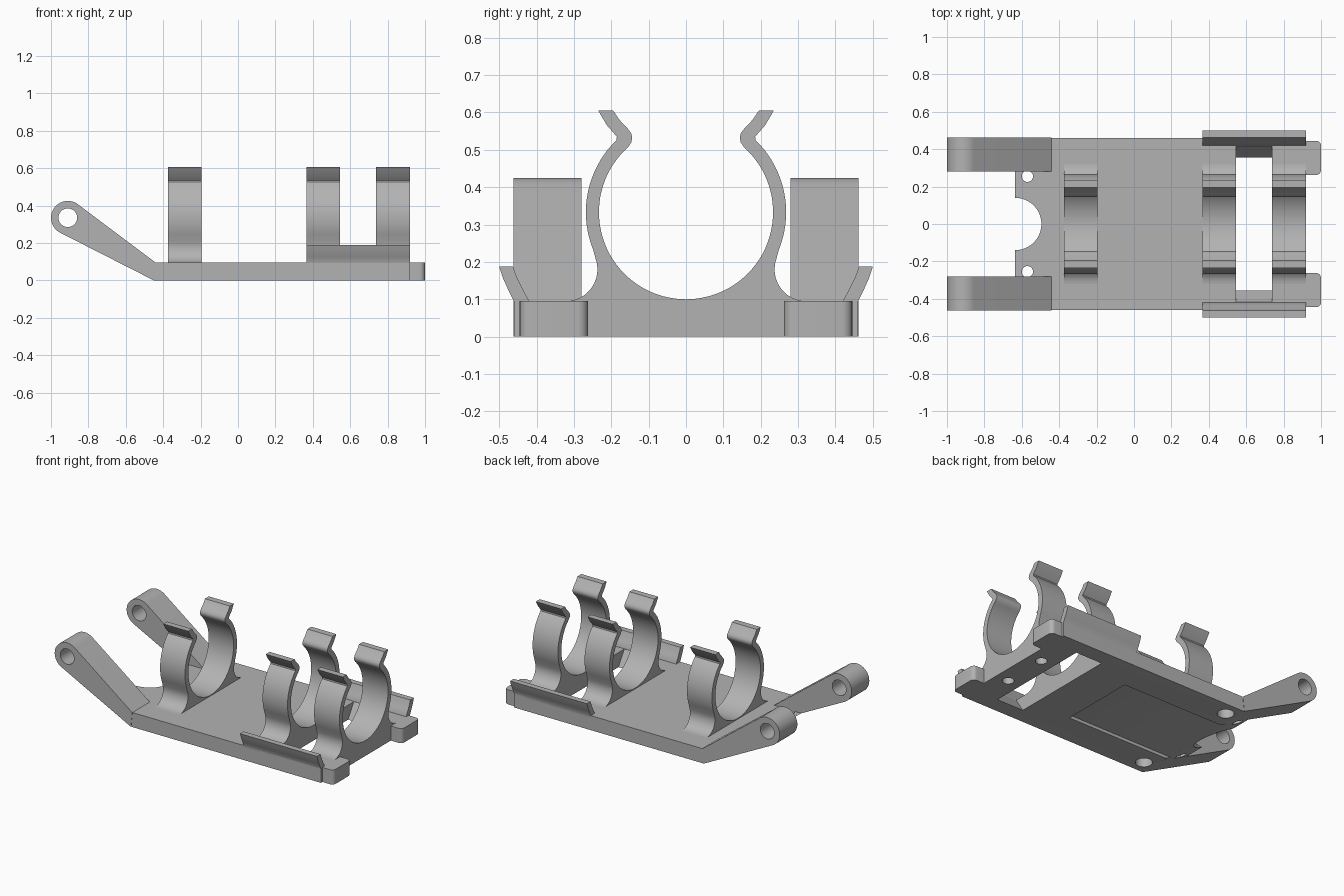
import bpy, bmesh
from math import cos, sin, radians

if "Cube" in bpy.data.objects:
    bpy.data.objects.remove(bpy.data.objects["Cube"], do_unlink=True)

grey = bpy.data.materials.new("plain_grey")
grey.use_nodes = True
grey.diffuse_color = (0.45, 0.45, 0.45, 1)
grey.node_tree.nodes["Principled BSDF"].inputs["Base Color"].default_value = (0.45, 0.45, 0.45, 1)

PLACE = {
    "x": lambda a, b, d: (d, a, b),
    "y": lambda a, b, d: (a, d, b),
    "z": lambda a, b, d: (a, b, d),
}


def arc(cx, cy, r, start, end, steps):
    angles = [radians(start + (end - start) * i / steps) for i in range(steps + 1)]
    return [(cx + r * cos(t), cy + r * sin(t)) for t in angles]


def circle(cx, cy, r, steps=32):
    return arc(cx, cy, r, 0, 360, steps)[:-1]


def rect(a0, a1, b0, b1):
    return [(a0, b0), (a1, b0), (a1, b1), (a0, b1)]


def prism(name, outline, axis, low, high):
    """Extrude a flat outline along one axis."""
    bm = bmesh.new()
    ends = [[bm.verts.new(PLACE[axis](a, b, d)) for a, b in outline] for d in (low, high)]
    bm.faces.new(ends[0])
    bm.faces.new(ends[1])
    n = len(outline)
    for i in range(n):
        j = (i + 1) % n
        bm.faces.new((ends[0][i], ends[0][j], ends[1][j], ends[1][i]))
    bmesh.ops.recalc_face_normals(bm, faces=bm.faces)
    mesh = bpy.data.meshes.new(name)
    bm.to_mesh(mesh)
    bm.free()
    mesh.materials.append(grey)
    obj = bpy.data.objects.new(name, mesh)
    bpy.context.collection.objects.link(obj)
    return obj


def activate(obj):
    bpy.ops.object.select_all(action="DESELECT")
    obj.select_set(True)
    bpy.context.view_layer.objects.active = obj


def cut(obj, cutter):
    cutter.hide_render = True
    mod = obj.modifiers.new("cut", "BOOLEAN")
    mod.operation, mod.solver, mod.object = "DIFFERENCE", "EXACT", cutter
    activate(obj)
    bpy.ops.object.modifier_apply(modifier=mod.name)
    bpy.data.objects.remove(cutter, do_unlink=True)


def finish(obj):
    activate(obj)
    bpy.ops.object.shade_smooth_by_angle(angle=radians(30))


THICK = 0.095
SIDES = ((1, "left"), (-1, "right"))

# Base plate with a bevelled rear edge
plate = prism("base_plate", [(-0.635, THICK), (-0.45, 0), (0.92, 0), (0.92, THICK)], "y", -0.46, 0.46)

# Rear notch, flared slot and shallow underside recess
cut(plate, prism("notch_cutter", circle(-0.635, 0, 0.14, 48), "z", -0.1, 0.2))
slot = [(-0.35, -0.01), (0.35, -0.01), (0.42, 0.1), (-0.42, 0.1)]
cut(plate, prism("slot_cutter", slot, "x", 0.545, 0.737))
cut(plate, prism("recess_cutter", rect(-0.6, 0.28, -0.25, 0.25), "z", -0.05, 0.02))

# Through holes and blind screw holes
for s, _ in SIDES:
    for x, y, r, top in ((-0.57, 0.255, 0.03, 0.2), (-0.385, 0.37, 0.05, 0.06), (0.83, 0.15, 0.035, 0.06)):
        cut(plate, prism("hole_cutter", circle(x, s * y, r), "z", -0.1, top))
finish(plate)

# Spring clips: half outline, mirrored across the centre
half = arc(0, 0.333, 0.233, -90, 48, 36)
half += [(0.146, 0.521), (0.144, 0.533), (0.147, 0.545), (0.157, 0.558), (0.178, 0.58),
         (0.195, 0.605), (0.235, 0.605), (0.212, 0.566), (0.185, 0.535)]
half += arc(0, 0.333, 0.268, 46, -22, 18)
half += arc(0.322, 0.18, 0.085, 160, 270, 12)
half += [(0.322, 0.05)]
clip_outline = half + [(-y, z) for y, z in reversed(half[1:])]
for name, x0, x1 in (("rear", -0.375, -0.195), ("middle", 0.365, 0.545), ("front", 0.737, 0.92)):
    finish(prism(name + "_clip", clip_outline, "x", x0, x1))

arm_outline = arc(-0.91, 0.335, 0.09, 53, 243, 24) + [(-0.45, 0), (-0.44, THICK)]
flange_outline = [(0.42, 0.08), (0.42, THICK), (0.438, 0.13), (0.453, 0.16), (0.463, 0.188),
                  (0.5, 0.188), (0.49, 0.157), (0.476, 0.126), (0.46, 0.093), (0.46, 0.08)]
tab_outline = ([(0.9, 0.262)] + arc(0.973, 0.289, 0.027, -90, 0, 6)
               + arc(0.973, 0.418, 0.027, 0, 90, 6) + [(0.9, 0.445)])

for s, side in SIDES:
    # Raised hinge arm with a pivot hole
    low, high = sorted((s * 0.28, s * 0.462))
    arm = prism(side + "_hinge_arm", arm_outline, "y", low, high)
    cut(arm, prism("pivot_cutter", circle(-0.91, 0.335, 0.05), "y", low - 0.1, high + 0.1))
    finish(arm)
    # Outward curving side flange
    finish(prism(side + "_flange", [(s * y, z) for y, z in flange_outline], "x", 0.365, 0.92))
    # Rounded end tab
    finish(prism(side + "_end_tab", [(x, s * y) for x, y in tab_outline], "z", 0, THICK))
